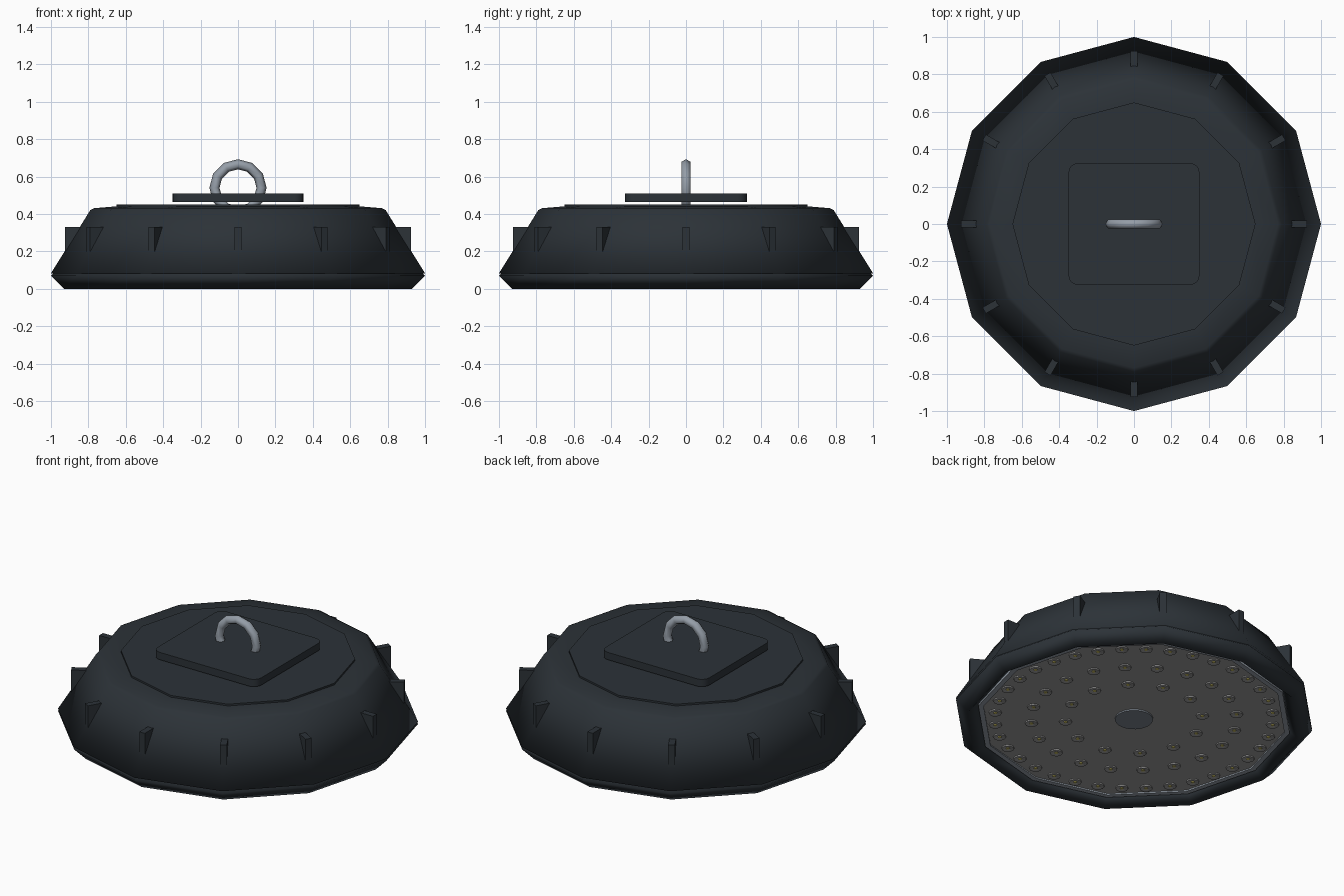
import bpy, bmesh, math
from mathutils import Matrix

if "Cube" in bpy.data.objects:
    bpy.data.objects.remove(bpy.data.objects["Cube"])


def mat(name, *rgb):
    m = bpy.data.materials.new(name)
    m.diffuse_color = (*rgb, 1)
    m.use_nodes = True
    m.node_tree.nodes["Principled BSDF"].inputs["Base Color"].default_value = m.diffuse_color
    return m


DARK = mat("dark_metal", 0.025, 0.032, 0.039)
STEEL = mat("steel", 0.30, 0.34, 0.39)
PANEL = mat("panel_grey", 0.33, 0.33, 0.33)
HOUSING = mat("diode_housing", 0.32, 0.32, 0.32)
LENS = mat("diode_lens", 0.55, 0.48, 0.12)
SENSOR = mat("sensor_grey", 0.20, 0.23, 0.27)


def finish(name, bm, material, angle=None):
    bmesh.ops.recalc_face_normals(bm, faces=bm.faces)
    me = bpy.data.meshes.new(name)
    bm.to_mesh(me)
    bm.free()
    ob = bpy.data.objects.new(name, me)
    bpy.context.collection.objects.link(ob)
    me.materials.append(material)
    if angle:
        bpy.context.view_layer.objects.active = ob
        ob.select_set(True)
        bpy.ops.object.shade_smooth_by_angle(angle=math.radians(angle))
        ob.select_set(False)
    return ob


def lathe(bm, profile, n=12, centre=(0, 0), closed=False):
    """Revolve an (r, z) profile around z; points at r = 0 become poles."""
    rings = []
    for r, z in profile:
        if r == 0:
            rings.append([bm.verts.new((*centre, z))] * n)
        else:
            rings.append([bm.verts.new((centre[0] + r * math.cos(2 * math.pi * i / n),
                                        centre[1] + r * math.sin(2 * math.pi * i / n), z))
                          for i in range(n)])
    pairs = list(zip(rings, rings[1:]))
    if closed:
        pairs.append((rings[-1], rings[0]))
    for a, b in pairs:
        for i in range(n):
            j = (i + 1) % n
            bm.faces.new(list(dict.fromkeys((a[i], a[j], b[j], b[i]))))


def turned(name, profile, material, n=12, closed=False, angle=35):
    bm = bmesh.new()
    lathe(bm, profile, n, closed=closed)
    return finish(name, bm, material, angle)


# Twelve-sided housing with a smooth four-sided rim around its foot
turned("lower_rim", [(0.93, 0), (1.0, 0.07), (0.93, 0.14), (0.86, 0.07)], DARK, closed=True, angle=120)
turned("housing", [(0.9, 0.08), (1.0, 0.083), (0.79, 0.42), (0.77, 0.431), (0.65, 0.441), (0, 0.441)],
       DARK, angle=175)
turned("top_cap", [(0, 0.44), (0.65, 0.44), (0.65, 0.452), (0, 0.452)], DARK)

# Mounting plate with rounded corners
bm = bmesh.new()
bmesh.ops.create_cube(bm, size=1, matrix=Matrix.Translation((0, 0, 0.4875)) @ Matrix.Diagonal((0.70, 0.65, 0.045, 1)))
corners = [e for e in bm.edges if abs(e.verts[0].co.z - e.verts[1].co.z) > 0.01]
bmesh.ops.bevel(bm, geom=corners, offset=0.05, segments=4, profile=0.5, affect='EDGES')
finish("mounting_plate", bm, DARK, 35)

# Hanging ring standing in the xz plane
bpy.ops.mesh.primitive_torus_add(major_segments=12, minor_segments=6, major_radius=0.126, minor_radius=0.027,
                                 location=(0, 0, 0.54), rotation=(math.pi / 2, 0, 0))
ring = bpy.context.object
ring.name = "hanging_ring"
ring.data.materials.append(STEEL)
bpy.ops.object.shade_smooth_by_angle(angle=math.radians(65))
ring.select_set(False)

# Cooling fins around the slope
bm = bmesh.new()
for i in range(12):
    bmesh.ops.create_cube(bm, size=1, matrix=Matrix.Rotation(i * math.pi / 6, 4, 'Z')
                          @ Matrix.Translation((0.875, 0, 0.26)) @ Matrix.Diagonal((0.10, 0.037, 0.14, 1)))
finish("cooling_fins", bm, DARK)

# Light panel, trim and centre sensor set into the underside
turned("light_panel", [(0, 0.05), (0.86, 0.05), (0.86, 0.09), (0, 0.09)], PANEL)
turned("panel_trim", [(0.845, 0.042), (0.875, 0.042), (0.875, 0.07), (0.845, 0.07)], STEEL, closed=True)
turned("centre_sensor", [(0, 0.041), (0.105, 0.041), (0.105, 0.055), (0, 0.055)], SENSOR, n=24)

# Three rings of diodes
cups, lenses = bmesh.new(), bmesh.new()
for radius, count in ((0.38, 12), (0.57, 20), (0.77, 36)):
    for i in range(count):
        a = 2 * math.pi * (i + 0.5) / count
        c = (radius * math.cos(a), radius * math.sin(a))
        lathe(cups, [(0.036, 0.052), (0.035, 0.043), (0.02, 0.043), (0.012, 0.047), (0, 0.047)], 10, c)
        lathe(lenses, [(0.011, 0.048), (0.009, 0.043), (0, 0.042)], 8, c)
finish("diode_cups", cups, HOUSING, 40)
finish("diode_lenses", lenses, LENS, 50)
